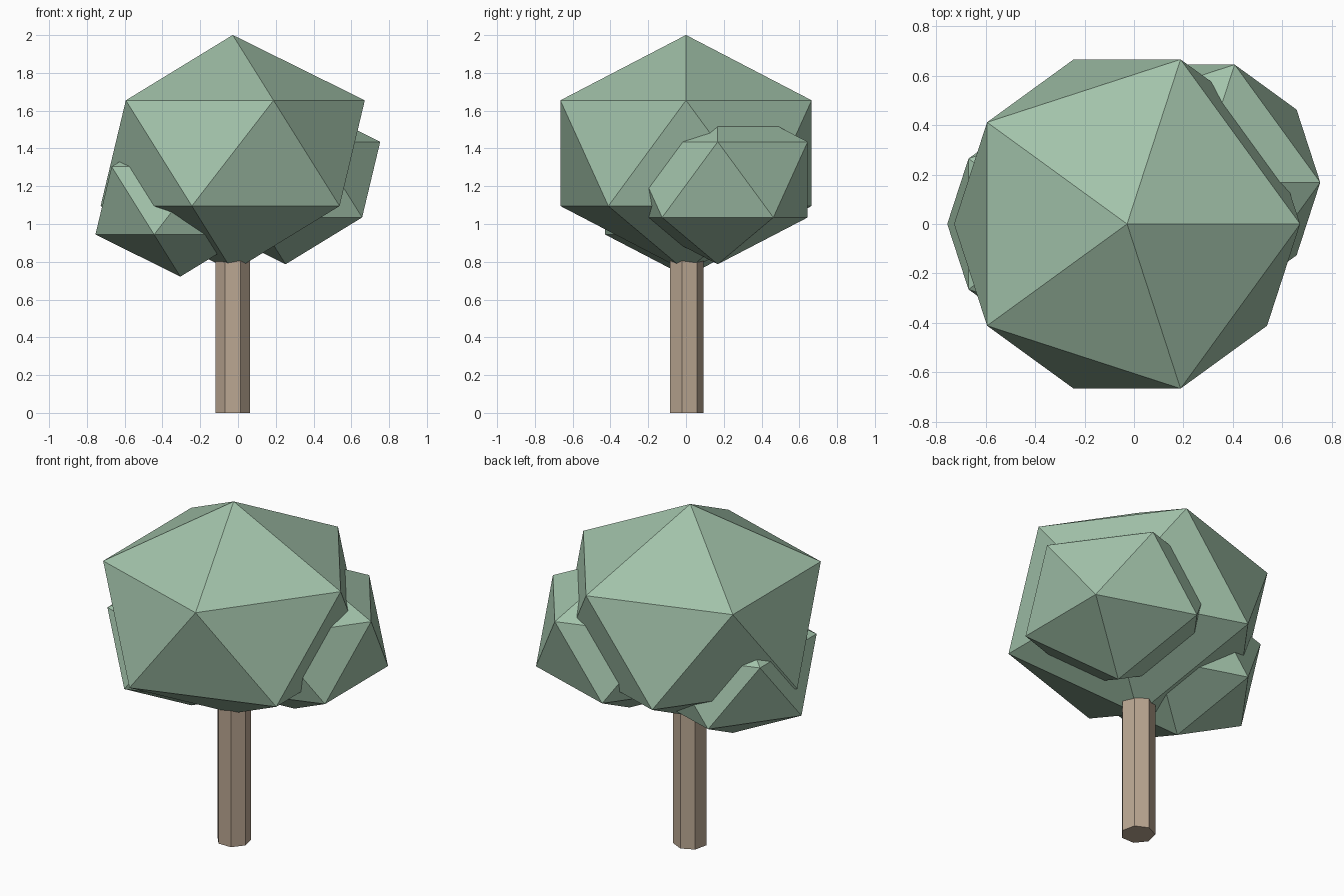
import bpy

if "Cube" in bpy.data.objects:
    bpy.data.objects.remove(bpy.data.objects["Cube"])


def material(name, color):
    m = bpy.data.materials.new(name)
    m.diffuse_color = color
    m.use_nodes = True
    m.node_tree.nodes["Principled BSDF"].inputs["Base Color"].default_value = m.diffuse_color
    return m


leaf = material("leaf_green", (0.36, 0.54, 0.40, 1))
bark = material("bark_brown", (0.50, 0.39, 0.29, 1))


def finish(name, mat):
    ob = bpy.context.object
    ob.name = name
    ob.data.materials.append(mat)
    return ob


# Straight seven-sided trunk, its top buried in the crown
TRUNK_H = 0.9
bpy.ops.mesh.primitive_cylinder_add(vertices=7, radius=0.0935, depth=TRUNK_H,
                                    location=(-0.028, 0, TRUNK_H / 2))
finish("trunk", bark)

# Foliage clumps: icosahedra flattened to 80 percent height
clumps = [
    ("main_foliage", 0.782, (-0.028, 0, 1.375)),
    ("right_foliage", 0.560, (0.252, 0.168, 1.235)),
    ("left_foliage", 0.503, (-0.305, 0, 1.124)),
]
for name, radius, loc in clumps:
    bpy.ops.mesh.primitive_ico_sphere_add(subdivisions=1, radius=radius, location=loc)
    finish(name, leaf).scale.z = 0.8
